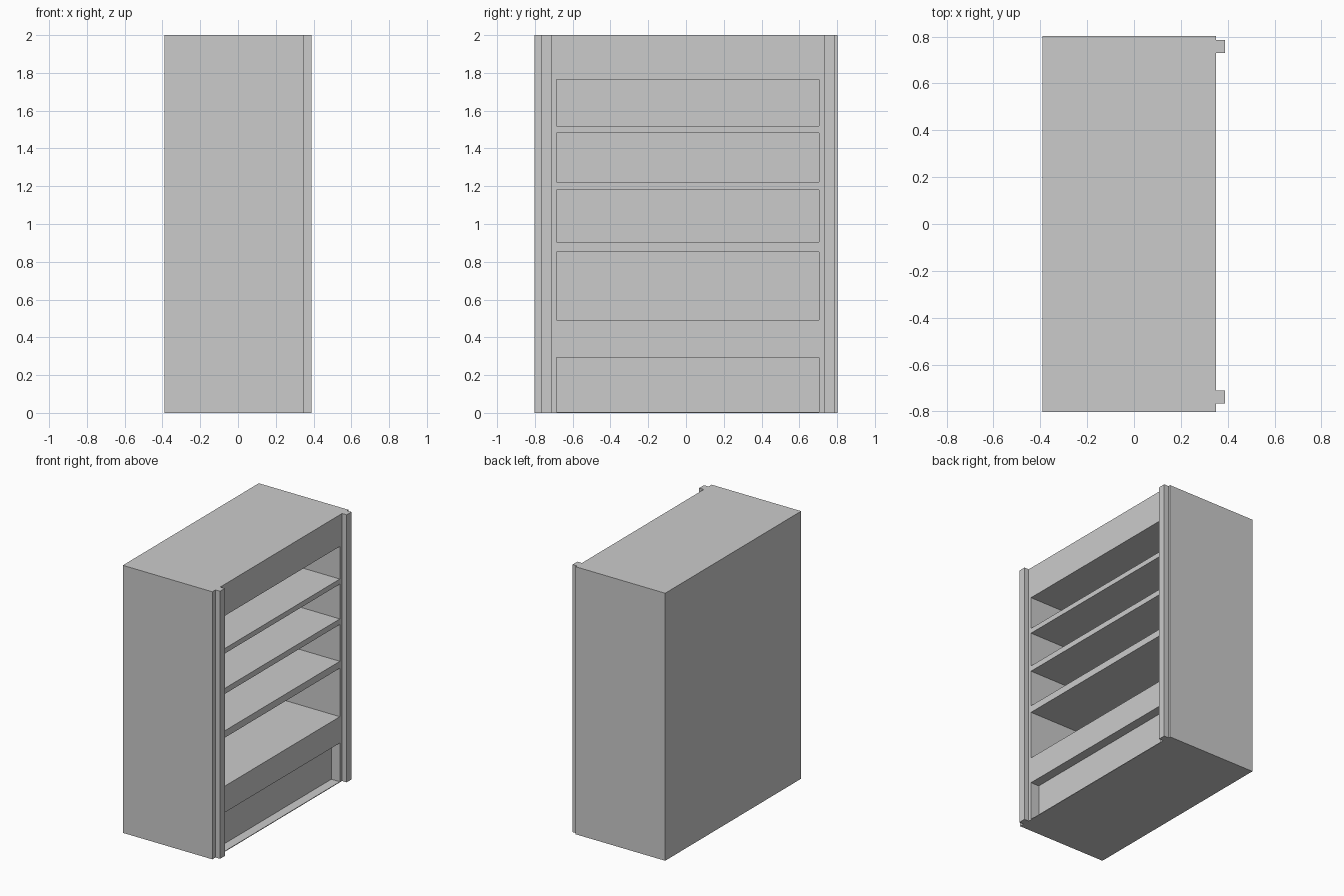
import bpy
import bmesh
from mathutils import Vector

cube = bpy.data.objects.get("Cube")
if cube:
    bpy.data.objects.remove(cube, do_unlink=True)

# Single plain grey finish
grey = bpy.data.materials.new("light grey")
grey.use_nodes = True
colour = (0.6, 0.6, 0.6, 1.0)
grey.diffuse_color = colour
grey.node_tree.nodes["Principled BSDF"].inputs["Base Color"].default_value = colour


def box(name, x, y, z):
    """Axis-aligned box from (low, high) ranges."""
    low, high = (Vector(corner) for corner in zip(x, y, z))
    bm = bmesh.new()
    bmesh.ops.create_cube(bm, size=1)
    for v in bm.verts:
        v.co = Vector(((low + high)[i] / 2 + v.co[i] * (high - low)[i] for i in range(3)))
    mesh = bpy.data.meshes.new(name)
    bm.to_mesh(mesh)
    bm.free()
    mesh.materials.append(grey)
    obj = bpy.data.objects.new(name, mesh)
    bpy.context.collection.objects.link(obj)
    return obj


BACK, FACE, TRIM = -0.39, 0.35, 0.388   # depth runs along x, open side at +x
HALF = 0.803                            # half the cabinet width
LEFT, RIGHT = -0.686, 0.703             # sides of the openings
TOP = 2.0
PANEL = 0.04
inner_back = BACK + PANEL

# Carcass
box("side_panel_front", (BACK, FACE), (-HALF, LEFT), (0, TOP))
box("side_panel_rear", (BACK, FACE), (RIGHT, HALF), (0, TOP))
box("back_panel", (BACK, inner_back), (LEFT, RIGHT), (0, TOP))
box("top_header", (inner_back, FACE), (LEFT, RIGHT), (1.764, TOP))

# Shelves
for i, z in enumerate([(0.853, 0.905), (1.18, 1.222), (1.482, 1.52)]):
    box(f"shelf_{i + 1}", (inner_back, FACE), (LEFT, RIGHT), z)

# Base with recessed kick board on a thin floor
box("base_block", (inner_back, FACE), (LEFT, RIGHT), (0.294, 0.491))
box("kick_board", (inner_back, FACE - 0.07), (LEFT, RIGHT), (0.005, 0.294))
box("floor_plate", (inner_back, FACE), (LEFT, RIGHT), (0, 0.005))

# Vertical trim strips on the open face
box("trim_strip_front", (FACE, TRIM), (-0.766, -0.71), (0, TOP))
box("trim_strip_rear", (FACE, TRIM), (0.73, 0.786), (0, TOP))
